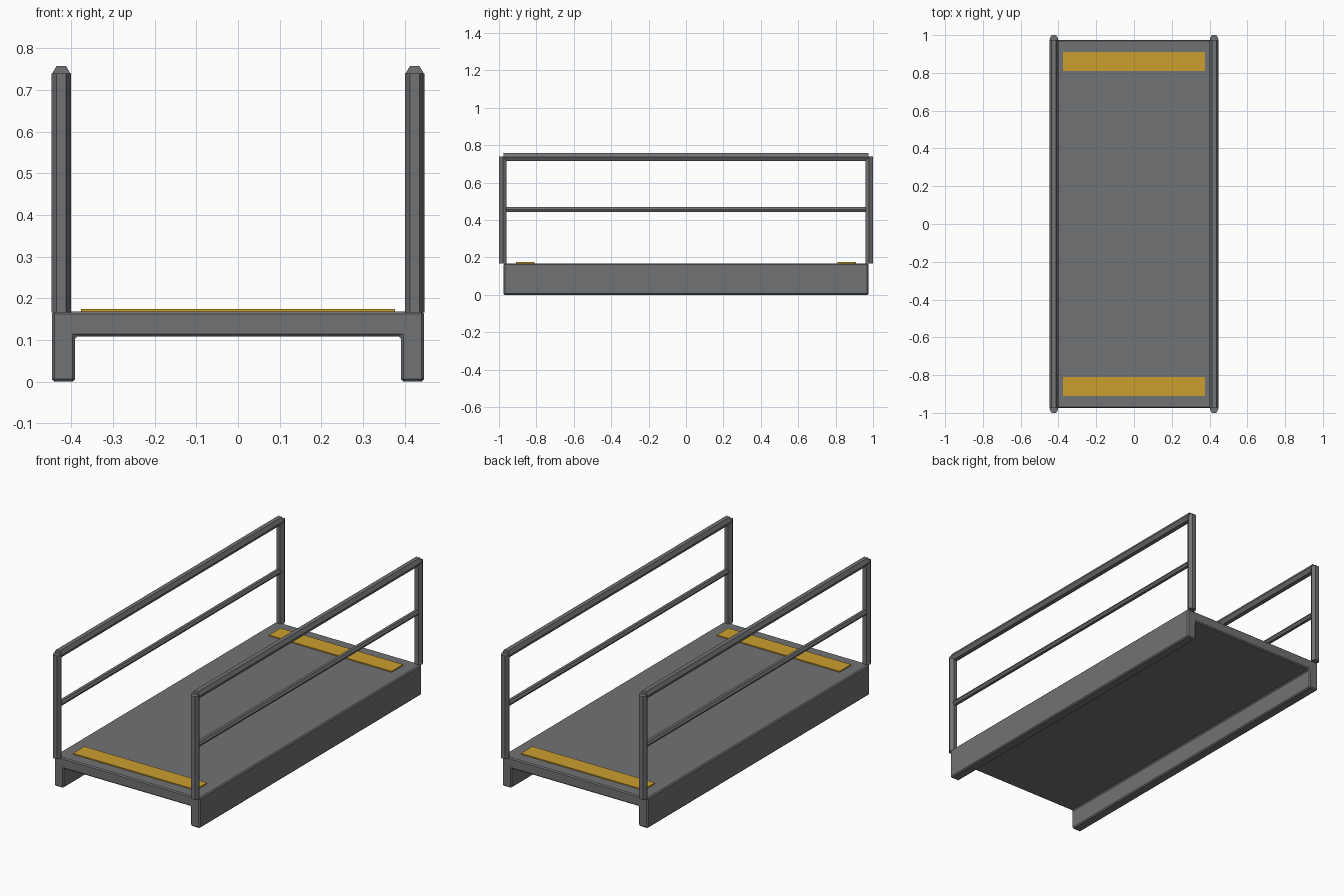
import bpy, bmesh, math
from mathutils import Matrix

if "Cube" in bpy.data.objects:
    bpy.data.objects.remove(bpy.data.objects["Cube"])


def material(name, rgb):
    m = bpy.data.materials.new(name)
    m.diffuse_color = (*rgb, 1)
    m.use_nodes = True
    m.node_tree.nodes["Principled BSDF"].inputs["Base Color"].default_value = m.diffuse_color
    return m


GREY = material("dark grey metal", (0.165, 0.168, 0.175))
AMBER = material("amber safety", (0.60, 0.345, 0.028))


def add_object(name, bm, mat):
    bmesh.ops.recalc_face_normals(bm, faces=bm.faces)
    me = bpy.data.meshes.new(name)
    bm.to_mesh(me)
    bm.free()
    me.materials.append(mat)
    ob = bpy.data.objects.new(name, me)
    bpy.context.collection.objects.link(ob)
    return ob


def hex_bar(name, radius, length, centre, axis):
    """Hexagonal bar along y or z, with corners pointing to +x and -x."""
    bm = bmesh.new()
    ring = [bm.verts.new((radius * math.cos(i * math.pi / 3),
                          radius * math.sin(i * math.pi / 3), -length / 2))
            for i in range(6)]
    face = bm.faces.new(ring)
    ext = bmesh.ops.extrude_face_region(bm, geom=[face])
    top = [v for v in ext["geom"] if isinstance(v, bmesh.types.BMVert)]
    bmesh.ops.translate(bm, verts=top, vec=(0, 0, length))
    if axis == "y":
        bm.transform(Matrix.Rotation(math.pi / 2, 4, "X"))
    bm.transform(Matrix.Translation(centre))
    return add_object(name, bm, GREY)


# Deck with side skirts: inverted channel profile extruded along y
W, INNER, TOP, UNDER, HALF = 0.447, 0.391, 0.168, 0.109, 0.975
right = [(INNER, UNDER), (INNER, 0), (W, 0), (W, TOP)]
profile = right + [(-x, z) for x, z in reversed(right)]
bm = bmesh.new()
face = bm.faces.new([bm.verts.new((x, -HALF, z)) for x, z in profile])
ext = bmesh.ops.extrude_face_region(bm, geom=[face])
back = [v for v in ext["geom"] if isinstance(v, bmesh.types.BMVert)]
bmesh.ops.translate(bm, verts=back, vec=(0, 2 * HALF, 0))
deck = add_object("deck", bm, GREY)
bev = deck.modifiers.new("edge chamfer", "BEVEL")
bev.width = 0.006
bev.segments = 1
bev.limit_method = "ANGLE"

# Safety strips at both ends
for label, s in (("front", -1), ("back", 1)):
    bm = bmesh.new()
    bmesh.ops.create_cube(bm, size=1)
    bm.transform(Matrix.Translation((0, s * 0.86, 0.1705))
                 @ Matrix.Diagonal((0.754, 0.1, 0.007, 1)))
    add_object(label + "_safety_strip", bm, AMBER)

# Handrails on both sides
R = 0.0235
for side, s in (("left", -1), ("right", 1)):
    x = s * 0.4242
    for label, t in (("front", -1), ("back", 1)):
        hex_bar(f"{side}_{label}_post", R, 0.574, (x, t * 0.9797, 0.453), "z")
    hex_bar(f"{side}_top_rail", R, 1.95, (x, 0, 0.737), "y")
    hex_bar(f"{side}_middle_rail", 0.0155, 1.95, (x, 0, 0.457), "y")
